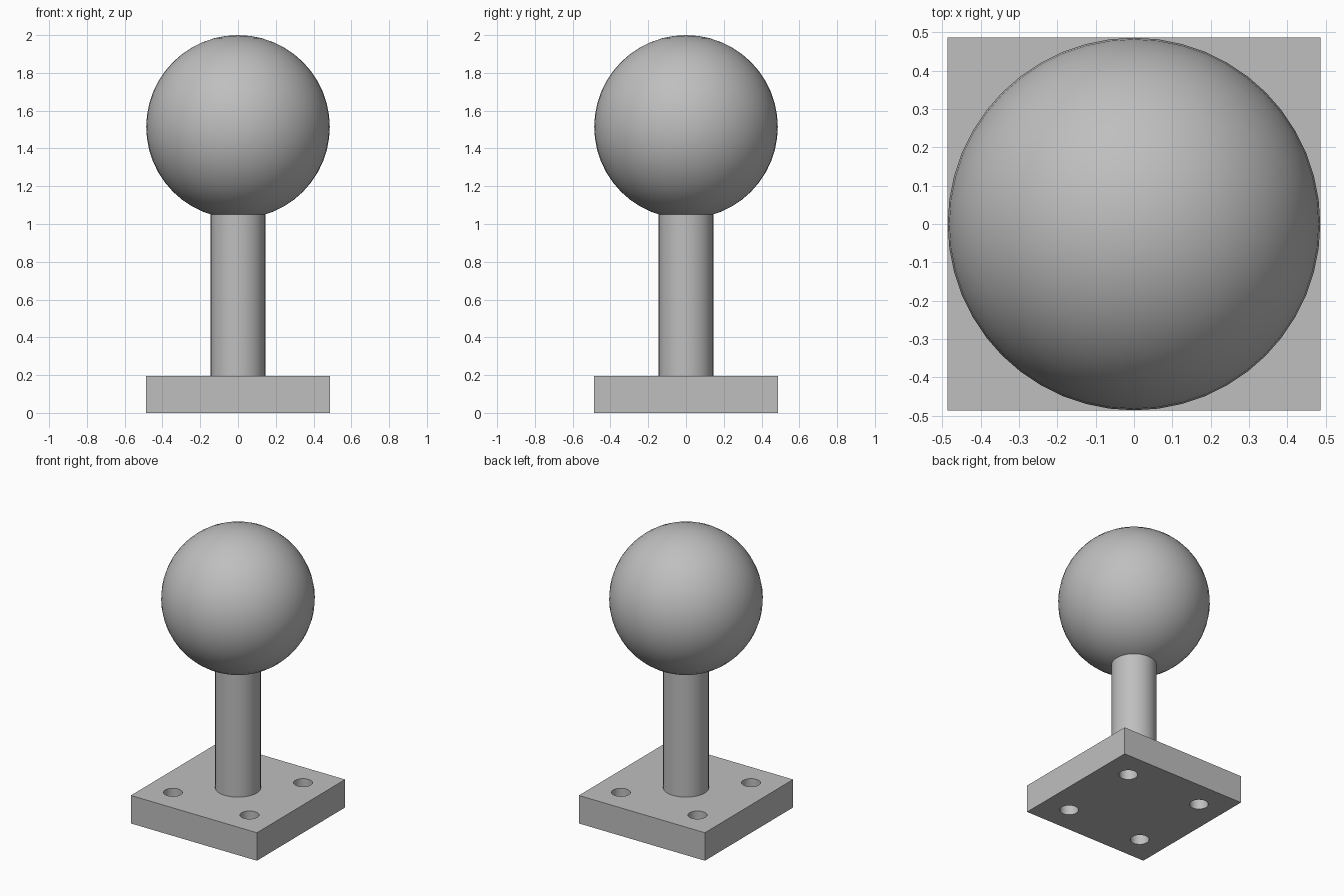
import bpy
import math

if "Cube" in bpy.data.objects:
    bpy.data.objects.remove(bpy.data.objects["Cube"], do_unlink=True)

HALF = 0.486        # half width of the base, and radius of the ball
BASE_H = 0.195
BALL_Z = 2 - HALF
POST_R = 0.145
HOLE_R = 0.06
HOLE_POS = 0.295

grey = bpy.data.materials.new("plain grey")
grey.use_nodes = True
colour = (0.52, 0.52, 0.52, 1)
grey.diffuse_color = colour
grey.node_tree.nodes["Principled BSDF"].inputs["Base Color"].default_value = colour


def finish(name):
    obj = bpy.context.object
    obj.name = name
    obj.data.materials.append(grey)
    return obj


def cylinder(name, radius, bottom, top, x=0, y=0):
    bpy.ops.mesh.primitive_cylinder_add(
        vertices=32, radius=radius, depth=top - bottom,
        location=(x, y, (bottom + top) / 2))
    return finish(name)


def smooth(obj):
    bpy.ops.object.select_all(action="DESELECT")
    obj.select_set(True)
    bpy.context.view_layer.objects.active = obj
    bpy.ops.object.shade_smooth_by_angle(angle=math.radians(35))


# Square base plate
bpy.ops.mesh.primitive_cube_add(size=1, location=(0, 0, BASE_H / 2))
base = finish("base_plate")
base.scale = (2 * HALF, 2 * HALF, BASE_H)
bpy.ops.object.transform_apply(location=False, rotation=False, scale=True)

# Four screw holes through the plate
for sx in (-1, 1):
    for sy in (-1, 1):
        cutter = cylinder("hole_cutter", HOLE_R, -0.1, BASE_H + 0.1,
                          sx * HOLE_POS, sy * HOLE_POS)
        cutter.hide_render = True
        cut = base.modifiers.new("screw_hole", "BOOLEAN")
        cut.operation = "DIFFERENCE"
        cut.solver = "EXACT"
        cut.object = cutter
        bpy.context.view_layer.objects.active = base
        bpy.ops.object.modifier_apply(modifier=cut.name)
        bpy.data.objects.remove(cutter, do_unlink=True)
smooth(base)

# Round post, sunk a little into the plate and the ball
smooth(cylinder("post", POST_R, BASE_H - 0.02, BALL_Z - HALF + 0.1))

# Ball on top
bpy.ops.mesh.primitive_uv_sphere_add(
    segments=48, ring_count=24, radius=HALF, location=(0, 0, BALL_Z))
smooth(finish("ball"))
